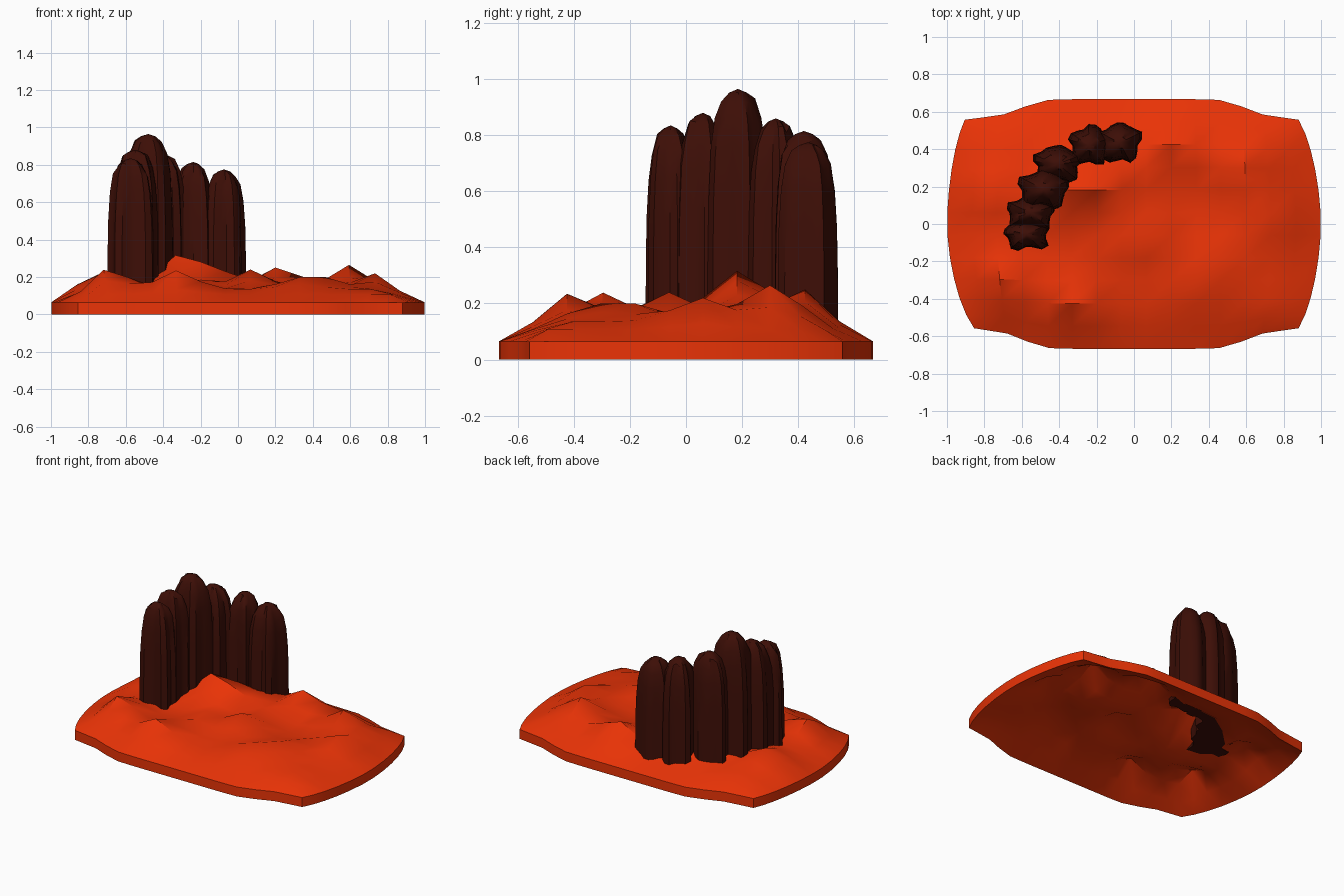
import bpy, bmesh, math, random

if "Cube" in bpy.data.objects:
    bpy.data.objects.remove(bpy.data.objects["Cube"])

random.seed(7)

def material(name, color):
    m = bpy.data.materials.new(name)
    m.diffuse_color = color
    m.use_nodes = True
    m.node_tree.nodes["Principled BSDF"].inputs["Base Color"].default_value = m.diffuse_color
    return m

def finish(bm, name, mat, angle):
    bmesh.ops.recalc_face_normals(bm, faces=bm.faces)
    me = bpy.data.meshes.new(name)
    bm.to_mesh(me)
    bm.free()
    me.materials.append(mat)
    ob = bpy.data.objects.new(name, me)
    bpy.context.collection.objects.link(ob)
    bpy.ops.object.select_all(action='DESELECT')
    ob.select_set(True)
    bpy.context.view_layer.objects.active = ob
    bpy.ops.object.shade_smooth_by_angle(angle=math.radians(angle))
    return ob

sand = material("red_sand", (0.82, 0.033, 0.002, 1))
stone = material("dark_stone", (0.047, 0.0045, 0.002, 1))

# Desert ground: 16 x 12 grid, dunes given as (x, y, peak height)
NX, NY, W, D, THICK, PLAIN = 15, 11, 1.0, 0.667, 0.065, 0.135
DUNES = [(-.8, .18, .245), (-.7, -.30, .245), (-.33, -.42, .235), (-.33, .18, .315),
         (-.2, .22, .285), (-.07, .24, .24), (.07, -.06, .24), (.2, .42, .25),
         (.33, .42, .20), (.33, -.3, .20), (.6, .3, .265), (.73, .06, .22),
         (.47, -.18, .20), (-.2, -.1, .19), (.07, .2, .18), (-.5, .1, .2)]

def height(x, y):
    edge = min((1 - abs(x) / W) / .22, (1 - abs(y) / D) / .3, 1)
    swell = sum(((h - PLAIN) * math.exp(-((x - a) ** 2 + (y - b) ** 2) / .019)) ** 3
                for a, b, h in DUNES) ** (1 / 3)
    return THICK + (PLAIN + swell - THICK) * max(edge, 0)

def outline(x, y):
    # pinch the corners of the rectangle
    t = min(max((abs(x) - .42) / .42, 0), 1)
    sy = .145 * t * t * (3 - 2 * t) + .15 * max(abs(x) - .87, 0)
    pull = .12 if x > 0 else (.095 if y > 0 else .145)
    sx = pull * (abs(y) / D) ** 1.7
    return x * (1 - sx * x * x), y * (1 - sy * (y / D) ** 2)

bm = bmesh.new()
top, under = [], []
for j in range(NY + 1):
    for i in range(NX + 1):
        x, y = -W + 2 * W * i / NX, -D + 2 * D * j / NY
        px, py = outline(x, y)
        z = height(x, y)
        top.append(bm.verts.new((px, py, z)))
        under.append(bm.verts.new((px, py, z - THICK)))
for layer in (top, under):
    for j in range(NY):
        for i in range(NX):
            k = j * (NX + 1) + i
            bm.faces.new((layer[k], layer[k + 1], layer[k + NX + 2], layer[k + NX + 1]))
# Rim joining the dune surface and its parallel underside
loops = [e for e in bm.edges if e.is_boundary]
bmesh.ops.bridge_loops(bm, edges=loops)
finish(bm, "desert_ground", sand, 40)

# Rock columns: fluted shafts with rounded crowns: x, y, rx, ry, top
COLUMNS = [(-.575, -.055, .113, .078, .835), (-.55, .06, .118, .085, .88),
           (-.48, .185, .123, .10, .965), (-.41, .32, .118, .09, .86),
           (-.24, .42, .10, .098, .815), (-.075, .435, .103, .10, .775)]
LEVELS = [(0, 1.04), (.3, 1.03), (.55, 1.0), (.75, .93), (.87, .8), (.945, .58), (.985, .3)]
SIDES, BASE = 20, .1

for n, (cx, cy, rx, ry, peak) in enumerate(COLUMNS):
    bm = bmesh.new()
    flute = [(1.06 if k % 4 in (0, 1) else .89) + random.uniform(-.06, .06) for k in range(SIDES)]
    turn = random.uniform(0, .3)
    rings = []
    for t, s in LEVELS:
        ring = []
        for k in range(SIDES):
            a = 2 * math.pi * k / SIDES + turn
            # slightly boxy plan with flutes that fade toward the crown
            box = min(1.13, 1 / max(abs(math.cos(a)), abs(math.sin(a))))
            r = s * box * (flute[k] + (1 - flute[k]) * max(t - .6, 0))
            jz = random.uniform(-.015, .015) if .6 < t < .98 else 0
            ring.append(bm.verts.new((cx + rx * r * math.cos(a), cy + ry * r * math.sin(a),
                                      BASE + (peak - BASE) * t + jz)))
        rings.append(ring)
    for lo, hi in zip(rings, rings[1:]):
        for k in range(SIDES):
            m = (k + 1) % SIDES
            bm.faces.new((lo[k], lo[m], hi[m], hi[k]))
    bm.faces.new(rings[0][::-1])
    tip = bm.verts.new((cx, cy, peak))
    for k in range(SIDES):
        bm.faces.new((rings[-1][k], rings[-1][(k + 1) % SIDES], tip))
    finish(bm, f"rock_column_{n + 1}", stone, 35)
